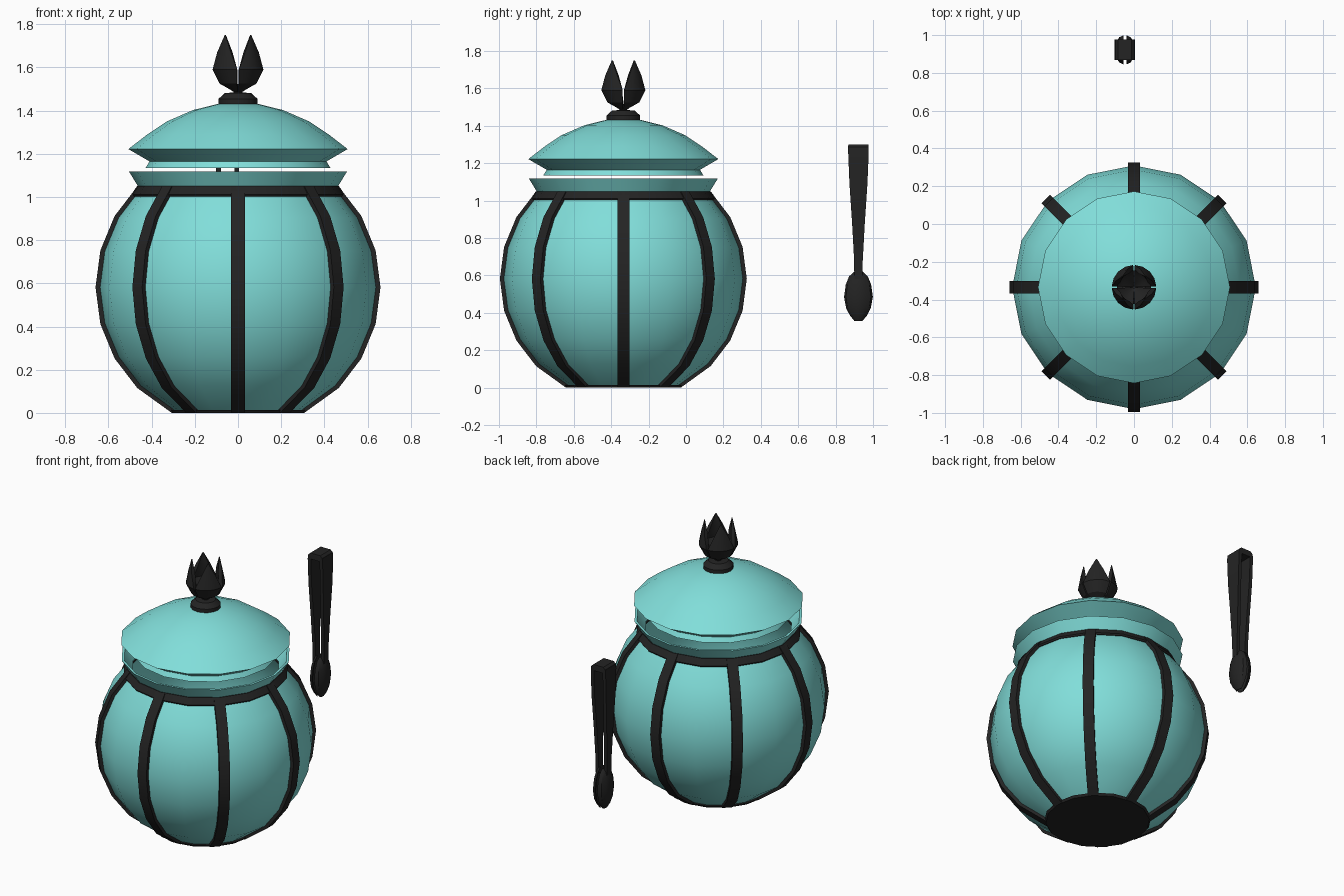
import bpy, bmesh
from math import sin, cos, radians, pi
from mathutils import Matrix

if "Cube" in bpy.data.objects:
    bpy.data.objects.remove(bpy.data.objects["Cube"])

JAR_Y = -0.335
SPHERE_Z = 0.582


def material(name, color):
    m = bpy.data.materials.new(name)
    m.diffuse_color = color
    m.use_nodes = True
    m.node_tree.nodes["Principled BSDF"].inputs["Base Color"].default_value = m.diffuse_color
    return m


TEAL = material("teal", (0.22, 0.73, 0.70, 1))
BLACK = material("black", (0.017, 0.017, 0.017, 1))


def loft(name, rings, mat, matrix=Matrix(), caps=True, smooth=True):
    """Skin a list of closed rings, each with the same number of points."""
    bm = bmesh.new()
    rows = [[bm.verts.new(p) for p in ring] for ring in rings]
    n = len(rows[0])
    for a, b in zip(rows, rows[1:]):
        for i in range(n):
            j = (i + 1) % n
            bm.faces.new((a[i], a[j], b[j], b[i]))
    if caps:
        bm.faces.new(rows[0])
        bm.faces.new(rows[-1])
    bmesh.ops.remove_doubles(bm, verts=bm.verts, dist=0.0003)
    bmesh.ops.recalc_face_normals(bm, faces=bm.faces)
    me = bpy.data.meshes.new(name)
    bm.to_mesh(me)
    bm.free()
    me.materials.append(mat)
    if smooth:
        me.shade_smooth()
        me.set_sharp_from_angle(angle=radians(32))
    ob = bpy.data.objects.new(name, me)
    ob.matrix_world = matrix
    bpy.context.collection.objects.link(ob)
    return ob


def lathe(name, profile, mat, closed=False, sides=16):
    if closed:
        profile = profile + profile[:1]
    rings = [[(r * cos(2 * pi * i / sides), r * sin(2 * pi * i / sides), z)
              for i in range(sides)] for r, z in profile]
    return loft(name, rings, mat, Matrix.Translation((0, JAR_Y, 0)), not closed)


def arc(radius, lats):
    return [(radius * cos(radians(a)), SPHERE_Z + radius * sin(radians(a))) for a in lats]


# Hollow pot: sphere wall, flared rim, inner wall
lats = [-45, -30, -15, 0, 15, 30, 45]
lathe("pot", [(0.30, 0.012)] + arc(0.645, lats) + [(0.505, 1.118), (0.49, 1.118), (0.44, 1.035)]
      + arc(0.62, lats[-2::-1]) + [(0.29, 0.04)], TEAL)

# Base disc and neck band
lathe("base_disc", [(0.308, 0.0), (0.318, 0.014)], BLACK)
lathe("neck_band", [(0.488, 1.003), (0.494, 1.012), (0.468, 1.05), (0.45, 1.05), (0.45, 1.003)],
      BLACK, closed=True)

# Eight curved ribs
rib_rings = []
for a in [-62.3] + lats:
    (ri, zi), (ro, zo) = arc(0.63, [a])[0], arc(0.66, [a])[0]
    zo = max(zo, 0)
    rib_rings.append([(ri, -0.032, zi), (ro, -0.032, zo), (ro, 0.032, zo), (ri, 0.032, zi)])
for k in range(8):
    loft(f"rib_{k + 1}", rib_rings, BLACK,
         Matrix.Translation((0, JAR_Y, 0)) @ Matrix.Rotation(k * pi / 4, 4, 'Z'))

# Hollow lid with flared edge and inner lip
lathe("lid", [(0.0, 1.437), (0.09, 1.432), (0.208, 1.403), (0.33, 1.35), (0.42, 1.29),
              (0.508, 1.222), (0.41, 1.165), (0.428, 1.135), (0.41, 1.135), (0.39, 1.165),
              (0.40, 1.22), (0.31, 1.32), (0.19, 1.375), (0.0, 1.41)], TEAL)

# Knob foot and stem
lathe("knob_foot", [(0.09, 1.425), (0.09, 1.455), (0.06, 1.482), (0.02, 1.484), (0.02, 1.51)], BLACK)

# Four bud petals
petal_rings = []
for z, r, half in [(1.487, 0.02, 42), (1.497, 0.035, 42), (1.525, 0.085, 42),
                   (1.59, 0.118, 43), (1.67, 0.102, 26), (1.75, 0.085, 1.5)]:
    angles = [radians(half * t) for t in (-1, -0.5, 0, 0.5, 1)]
    thick = min(0.025, r * 0.8) if z < 1.7 else 0.004
    lift = 0.02 if z < 1.53 else 0
    petal_rings.append([(r * cos(a), r * sin(a), z) for a in angles]
                       + [((r - thick) * cos(a), (r - thick) * sin(a), z + lift)
                          for a in reversed(angles)])
for k in range(4):
    loft(f"petal_{k + 1}", petal_rings, BLACK,
         Matrix.Translation((0, JAR_Y, 0)) @ Matrix.Rotation(pi / 4 + k * pi / 2, 4, 'Z'))

# Tongs: two tapered arms with facing spoon bowls, joined by a bridge at the top
TONGS = Matrix.Translation((-0.048, 0.922, 0))


def box_ring(x, hx, hy, z):
    return [(x - hx, -hy, z), (x + hx, -hy, z), (x + hx, hy, z), (x - hx, hy, z)]


for side, s in (("left", -1), ("right", 1)):
    loft(f"tongs_arm_{side}",
         [box_ring(s * x, 0.011, hy, z) for z, x, hy in
          [(0.58, 0.03, 0.022), (0.68, 0.031, 0.023), (0.88, 0.036, 0.034),
           (1.09, 0.042, 0.048), (1.26, 0.043, 0.055), (1.285, 0.04, 0.055)]], BLACK, TONGS)
    bowl = []
    for z, w, d in [(0.62, 0.024, 0.02), (0.595, 0.05, 0.03), (0.55, 0.068, 0.04),
                    (0.485, 0.077, 0.045), (0.425, 0.066, 0.04), (0.385, 0.045, 0.028),
                    (0.357, 0.022, 0.012)]:
        angles = [pi * i / 6 for i in range(7)]
        bowl.append([(s * (0.008 + d * sin(a)), -w * cos(a), z) for a in angles]
                    + [(s * (0.007 + 0.7 * d * sin(a)), 0.88 * w * cos(a), z) for a in angles])
    loft(f"tongs_bowl_{side}", bowl, BLACK, TONGS)

loft("tongs_bridge", [box_ring(0, 0.053, 0.055, 1.262), box_ring(0, 0.05, 0.055, 1.287),
                      box_ring(0, 0.036, 0.054, 1.301)], BLACK, TONGS)
